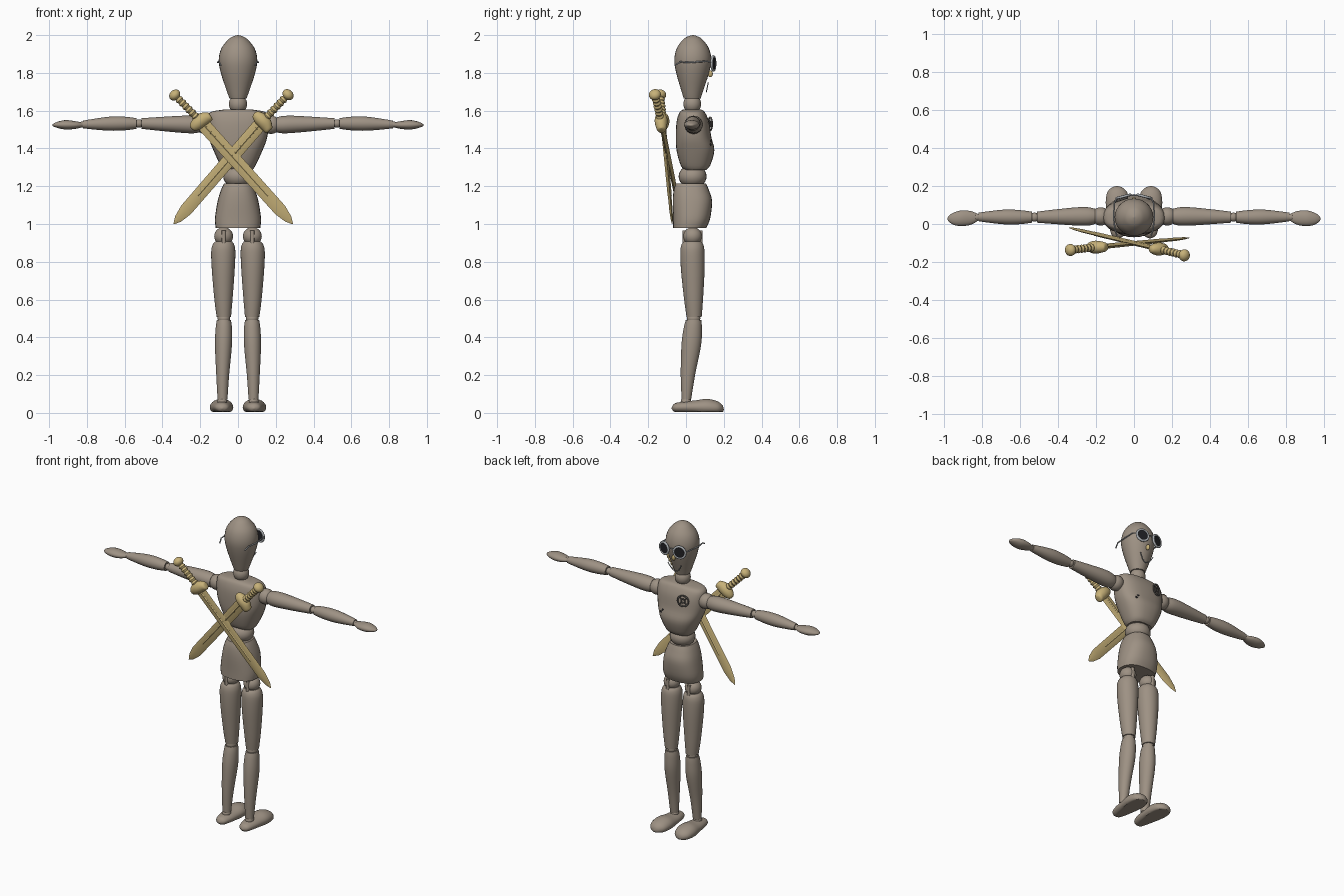
import bpy, bmesh, math
from mathutils import Vector, Matrix

if "Cube" in bpy.data.objects:
    bpy.data.objects.remove(bpy.data.objects["Cube"])

made = []


def material(name, r, g, b):
    m = bpy.data.materials.new(name)
    m.use_nodes = True
    m.diffuse_color = (r, g, b, 1)
    m.node_tree.nodes["Principled BSDF"].inputs["Base Color"].default_value = (r, g, b, 1)
    return m


WOOD = material("taupe wood", .34, .285, .23)
GOLD = material("pale gold", .57, .44, .19)
STEEL = material("grey steel", .42, .44, .46)
DARK = material("dark iron", .13, .12, .11)
BLACK = material("black glass", .015, .015, .018)


def finish(bm, name, mat, matrix=None):
    bmesh.ops.recalc_face_normals(bm, faces=bm.faces)
    mesh = bpy.data.meshes.new(name)
    bm.to_mesh(mesh)
    bm.free()
    mesh.materials.append(mat)
    ob = bpy.data.objects.new(name, mesh)
    if matrix:
        ob.matrix_world = matrix
    bpy.context.collection.objects.link(ob)
    made.append(ob)
    return ob


def smooth_rings(rings, steps=4):
    """Catmull-Rom interpolation between the given rings."""
    out = []
    last = len(rings) - 1
    for i in range(last):
        p, q = Vector(rings[i]), Vector(rings[i + 1])
        a, b = Vector(rings[max(i - 1, 0)]), Vector(rings[min(i + 2, last)])
        for k in range(steps):
            t = k / steps
            v = (p * 2 + (q - a) * t + (a * 2 - p * 5 + q * 4 - b) * t * t
                 + (p * 3 - a - q * 3 + b) * t ** 3) / 2
            out.append(v)
    return out + [Vector(rings[last])]


def loft(name, rings, mat=WOOD, axis="z", power=1, matrix=None, sides=28, floor=None, soft=True):
    """Skin ellipses (position, centre a, centre b, radius a, radius b) along an axis."""
    bm = bmesh.new()
    loops = []
    for t, a, b, ra, rb in (smooth_rings(rings) if soft else rings):
        loop = []
        for k in range(sides):
            ang = math.tau * k / sides
            c, s = math.cos(ang), math.sin(ang)
            u = a + max(ra, .001) * math.copysign(abs(c) ** power, c)
            v = b + max(rb, .001) * math.copysign(abs(s) ** power, s)
            p = {"z": (u, v, t), "x": (t, u, v), "y": (u, t, v)}[axis]
            if floor is not None:
                p = (p[0], p[1], max(p[2], floor))
            loop.append(bm.verts.new(p))
        loops.append(loop)
    for lo, hi in zip(loops, loops[1:]):
        for k in range(sides):
            n = (k + 1) % sides
            bm.faces.new((lo[k], lo[n], hi[n], hi[k]))
    bm.faces.new(loops[0])
    bm.faces.new(loops[-1])
    return finish(bm, name, mat, matrix)


def ball(name, centre, radii, mat=WOOD, matrix=None):
    bm = bmesh.new()
    bmesh.ops.create_uvsphere(bm, u_segments=24, v_segments=14, radius=1)
    bmesh.ops.transform(bm, matrix=Matrix.LocRotScale(Vector(centre), None, Vector(radii)), verts=bm.verts)
    return finish(bm, name, mat, matrix)


def disc(name, radius, depth, mat, matrix):
    bm = bmesh.new()
    bmesh.ops.create_cone(bm, cap_ends=True, segments=24, radius1=radius, radius2=radius, depth=depth)
    return finish(bm, name, mat, matrix)


def wire(name, points, radius, mat, closed=False):
    cu = bpy.data.curves.new(name, "CURVE")
    cu.dimensions = "3D"
    cu.bevel_depth = radius
    cu.bevel_resolution = 2
    cu.use_fill_caps = True
    sp = cu.splines.new("POLY")
    sp.points.add(len(points) - 1)
    for p, co in zip(sp.points, points):
        p.co = (*co, 1)
    sp.use_cyclic_u = closed
    cu.materials.append(mat)
    ob = bpy.data.objects.new(name, cu)
    bpy.context.collection.objects.link(ob)


def circle(matrix, radius, count=24):
    return [matrix @ Vector((radius * math.cos(math.tau * k / count),
                             radius * math.sin(math.tau * k / count), 0)) for k in range(count)]


# Head, neck, torso, waist and pelvis
loft("head", [(1.665, 0, .033, .045, .045), (1.7, 0, .033, .058, .056), (1.8, 0, .035, .091, .087),
              (1.87, 0, .036, .102, .098), (1.93, 0, .036, .088, .085), (1.975, 0, .036, .053, .053),
              (1.993, 0, .036, .026, .026), (2, 0, .036, .002, .002)])
ball("neck", (0, .033, 1.635), (.048, .047, .05))
loft("torso", [(1.285, 0, .05, .075, .055), (1.31, 0, .05, .093, .078), (1.39, 0, .05, .13, .1),
               (1.46, 0, .04, .155, .094), (1.54, 0, .036, .162, .086), (1.59, 0, .033, .15, .068),
               (1.605, 0, .033, .08, .05)], power=.8)
ball("waist", (0, .035, 1.252), (.078, .074, .062))
loft("pelvis", [(.98, 0, .02, .118, .088), (1.03, 0, .03, .122, .098), (1.12, 0, .034, .108, .104),
                (1.18, 0, .028, .09, .093), (1.215, 0, .026, .074, .08)], power=.85)

# Limbs, one set for each side
for s, side in ((1, "left"), (-1, "right")):
    ball(side + "_hip", (s * .076, .035, .935), (.05, .05, .048))
    loft(side + "_hip_tongue", [(.89, s * .076, .035, .012, .053), (.965, s * .076, .035, .012, .053)],
         power=.4, soft=False)
    loft(side + "_thigh", [(.508, s * .075, .043, .038, .04), (.6, s * .077, .04, .048, .05),
                           (.75, s * .078, .036, .06, .062), (.85, s * .078, .034, .064, .064),
                           (.89, s * .077, .034, .057, .058), (.908, s * .076, .034, .044, .045)])
    ball(side + "_knee", (s * .075, .04, .5), (.033, .036, .03))
    loft(side + "_shin", [(.07, s * .082, .002, .026, .025), (.2, s * .081, .01, .034, .038),
                          (.36, s * .077, .028, .045, .052), (.45, s * .075, .036, .043, .048),
                          (.492, s * .075, .04, .037, .041)])
    ball(side + "_ankle", (s * .083, 0, .06), (.026, .028, .022))
    loft(side + "_foot", [(-.076, s * .084, .025, .003, .003), (-.06, s * .084, .028, .032, .022),
                          (-.01, s * .084, .03, .047, .03), (.05, s * .085, .03, .055, .036),
                          (.11, s * .087, .03, .062, .044), (.165, s * .088, .026, .053, .036),
                          (.192, s * .089, .022, .028, .02), (.2, s * .089, .018, .003, .003)],
         axis="y", floor=.006)
    ball(side + "_shoulder", (s * .175, .04, 1.525), (.05, .048, .048))
    loft(side + "_upper_arm", [(s * .205, .04, 1.525, .04, .04), (s * .24, .04, 1.526, .048, .046),
                               (s * .3, .04, 1.528, .048, .045), (s * .42, .038, 1.53, .038, .036),
                               (s * .51, .036, 1.532, .029, .028)], axis="x")
    ball(side + "_elbow", (s * .524, .036, 1.532), (.024, .024, .022))
    loft(side + "_forearm", [(s * .538, .036, 1.532, .029, .028), (s * .6, .036, 1.532, .037, .036),
                             (s * .68, .037, 1.531, .039, .037), (s * .78, .037, 1.528, .028, .026),
                             (s * .82, .037, 1.527, .022, .02)], axis="x")
    ball(side + "_wrist", (s * .826, .036, 1.526), (.018, .018, .016))
    loft(side + "_hand", [(s * .822, .035, 1.525, .018, .012), (s * .86, .032, 1.524, .036, .02),
                          (s * .91, .03, 1.525, .041, .025), (s * .95, .028, 1.525, .032, .018),
                          (s * .976, .028, 1.524, .015, .008), (s * .982, .028, 1.524, .002, .002)], axis="x")

    # Round dark glasses with wire temples
    lens = (Matrix.Translation((s * .055, .145, 1.85)) @ Matrix.Rotation(-s * .25, 4, "Z")
            @ Matrix.Rotation(math.pi / 2, 4, "X"))
    disc(side + "_lens", .035, .008, BLACK, lens)
    wire(side + "_lens_rim", circle(lens, .037), .007, STEEL, True)
    wire(side + "_temple", [(s * .09, .138, 1.855), (s * .104, .11, 1.862), (s * .107, .03, 1.856),
                            (s * .1, -.03, 1.858), (s * .09, -.06, 1.84)], .004, STEEL)

wire("glasses_bridge", [(-.02, .15, 1.858), (0, .153, 1.865), (.02, .15, 1.858)], .004, STEEL)
ball("nose", (0, .128, 1.795), (.01, .014, .018), GOLD)
arc = [k / 8 - 1 for k in range(17)]
wire("smile", [(.048 * u, .108 + .01 * u * u, 1.7 + .05 * u * u) for u in arc], .003, STEEL)

# Chest badge: a spoked ring, and two small dark studs
badge = (Matrix.Translation((-.068, .128, 1.53)) @ Matrix.Rotation(.3, 4, "Z")
         @ Matrix.Rotation(-math.pi / 2, 4, "X"))
wire("badge_ring", circle(badge, .034), .005, DARK, True)
wire("badge_hub", circle(badge, .012), .004, DARK, True)
for k in range(4):
    turn = badge @ Matrix.Rotation(math.pi * (k / 2 + .25), 4, "Z")
    wire("badge_spoke", [turn @ Vector((.012, 0, 0)), turn @ Vector((.034, 0, 0))], .004, DARK)
for k, z in enumerate((1.42, 1.437)):
    ball("chest_stud", (.088 - k * .012, .127, z), (.009, .008, .008), BLACK)


# Crossed swords on the back, local z runs from the guard to the tip
def sword(name, guard, tip, pommel):
    guard, tip, pommel = Vector(guard), Vector(tip), Vector(pommel)
    z = (tip - guard).normalized()
    x = Vector((0, 1, 0)).cross(z).normalized()
    y = z.cross(x)
    frame = Matrix((x, y, z)).transposed().to_4x4()
    frame.translation = guard
    length = (tip - guard).length
    grip = (pommel - guard).length
    loft(name + "_blade", [(0, 0, 0, .036, .011), (length - .1, 0, 0, .034, .009),
                           (length - .035, 0, 0, .021, .006), (length, 0, 0, .002, .002)],
         GOLD, matrix=frame, sides=4, soft=False)
    loft(name + "_fuller", [(0, 0, 0, .008, .014), (length - .2, 0, 0, .006, .011)],
         GOLD, matrix=frame, sides=8, soft=False)
    loft(name + "_guard", [(-.062, 0, 0, .004, .004), (-.055, 0, .012, .022, .024), (-.03, 0, .004, .03, .034),
                           (0, 0, 0, .034, .036), (.03, 0, 0, .03, .032), (.055, 0, 0, .018, .02),
                           (.062, 0, 0, .004, .004)], GOLD, axis="x", matrix=frame)
    # The ridged grip and its knob follow the handle direction
    back = (pommel - guard).normalized().to_track_quat("Z", "Y").to_matrix().to_4x4()
    back.translation = guard
    ridges = [(grip * k / 16, 0, 0, r, r) for k in range(17) for r in [.022 if k % 2 else .016]]
    loft(name + "_grip", ridges, GOLD, matrix=back, sides=16, soft=False)
    ball(name + "_pommel", (0, 0, grip), (.032, .032, .026), GOLD, back)


sword("first_sword", (-.2, -.122, 1.545), (.29, -.073, 1), (-.335, -.137, 1.683))
sword("second_sword", (.132, -.132, 1.545), (-.34, -.02, 1), (.265, -.165, 1.685))

# Smooth shading that keeps the hard rims
bpy.ops.object.select_all(action="DESELECT")
for ob in made:
    ob.select_set(True)
bpy.context.view_layer.objects.active = made[0]
bpy.ops.object.shade_smooth_by_angle(angle=math.radians(35))
